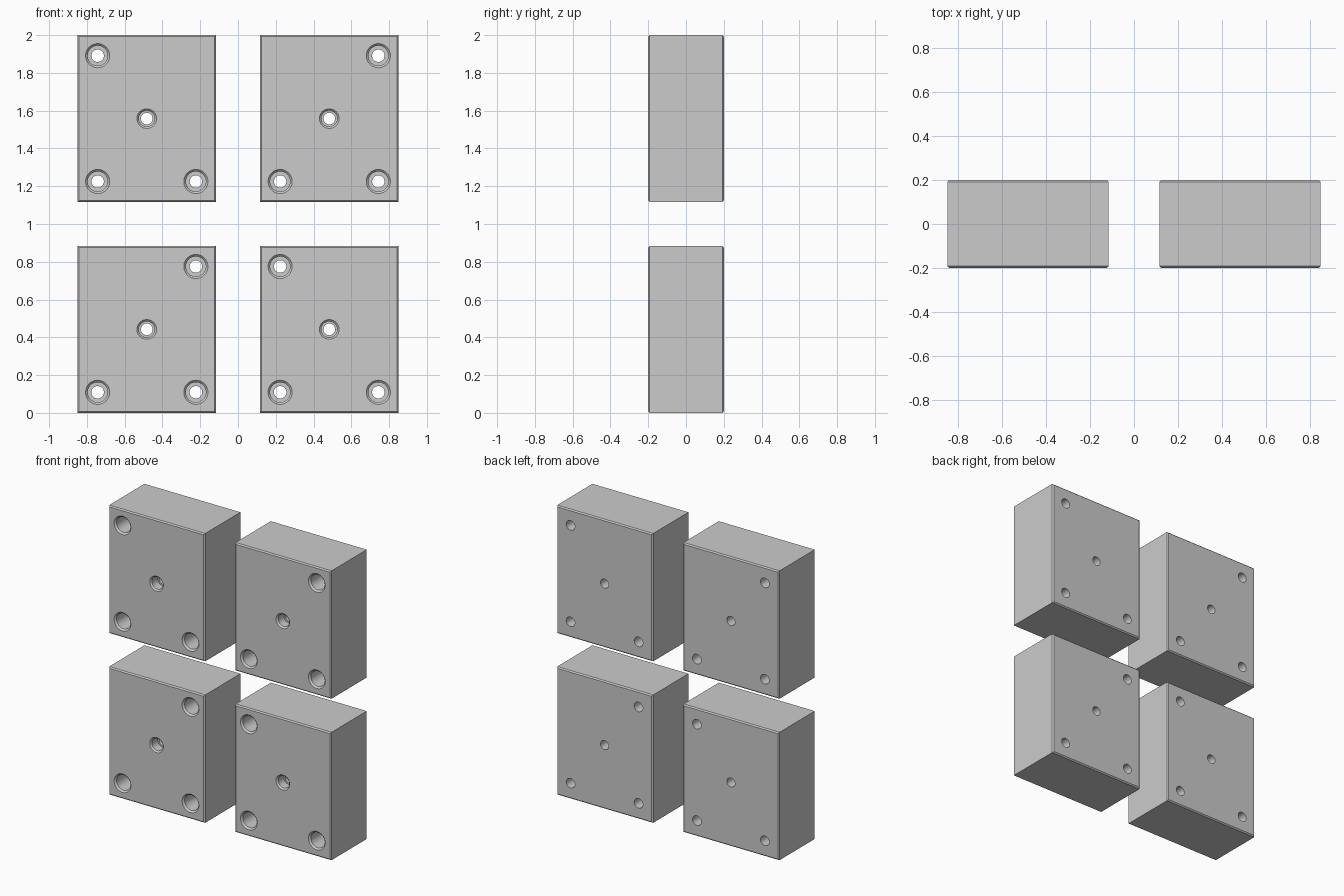
import bpy, bmesh, math

if "Cube" in bpy.data.objects:
    bpy.data.objects.remove(bpy.data.objects["Cube"])

FRONT, BACK = -0.2, 0.2
W, H = 0.734, 0.884
CHAMFER = 0.008

# (radius, y) profiles for the drilled holes, running from front to back
BOLT_HOLE = [(0.064, -0.25), (0.064, FRONT), (0.053, FRONT + 0.011),
             (0.053, 0.0), (0.033, 0.0), (0.033, 0.25)]
CENTRE_HOLE = [(0.052, -0.25), (0.052, FRONT), (0.042, FRONT + 0.01),
               (0.042, FRONT + 0.07), (0.031, FRONT + 0.07), (0.031, 0.25)]


def add_turned(bm, profile, cx, cz, n=48):
    """Closed solid of revolution about a y-parallel axis."""
    rings = []
    for r, y in profile:
        rings.append([bm.verts.new((cx + r * math.cos(2 * math.pi * i / n), y,
                                    cz + r * math.sin(2 * math.pi * i / n)))
                      for i in range(n)])
    for a, b in zip(rings, rings[1:]):
        for i in range(n):
            j = (i + 1) % n
            bm.faces.new((a[i], a[j], b[j], b[i]))
    bm.faces.new(rings[0])
    bm.faces.new(rings[-1])


def to_object(bm, name):
    bmesh.ops.recalc_face_normals(bm, faces=bm.faces)
    mesh = bpy.data.meshes.new(name)
    bm.to_mesh(mesh)
    bm.free()
    obj = bpy.data.objects.new(name, mesh)
    bpy.context.collection.objects.link(obj)
    return obj


def make_block(name, side, cz, missing):
    cx = side * 0.483
    # block body with chamfered front and back rims
    bm = bmesh.new()
    bmesh.ops.create_cube(bm, size=1)
    for v in bm.verts:
        v.co = (cx + v.co.x * W, v.co.y * (BACK - FRONT), cz + v.co.z * H)
    rims = [e for e in bm.edges if abs(e.verts[0].co.y - e.verts[1].co.y) < 1e-5]
    bmesh.ops.bevel(bm, geom=rims, offset=CHAMFER, segments=1, affect='EDGES')
    block = to_object(bm, name)

    # three counterbored corner holes and one centre hole
    bm = bmesh.new()
    add_turned(bm, CENTRE_HOLE, cx, cz)
    for dx in (-1, 1):          # -1 is the inner side, +1 the outer side
        for dz in (-1, 1):
            if (dx, dz) != missing:
                add_turned(bm, BOLT_HOLE, cx + side * dx * 0.26, cz + dz * 0.333)
    cutter = to_object(bm, name + "_hole_cutter")
    cutter.hide_render = True

    mod = block.modifiers.new("holes", 'BOOLEAN')
    mod.operation, mod.solver, mod.object = 'DIFFERENCE', 'EXACT', cutter
    bpy.ops.object.select_all(action='DESELECT')
    block.select_set(True)
    bpy.context.view_layer.objects.active = block
    bpy.ops.object.modifier_apply(modifier=mod.name)
    bpy.data.objects.remove(cutter, do_unlink=True)
    bpy.ops.object.shade_smooth_by_angle(angle=math.radians(30))


# four mirrored blocks
for side, label in ((-1, "left"), (1, "right")):
    make_block("lower_block_" + label, side, H / 2 + 0.004, (1, 1))
    make_block("upper_block_" + label, side, 2 - H / 2, (-1, 1))

# seat the set exactly on the ground
low = min(v.co.z for o in bpy.data.objects for v in o.data.vertices)
for o in bpy.data.objects:
    if o.name.startswith("lower"):
        for v in o.data.vertices:
            v.co.z -= low
